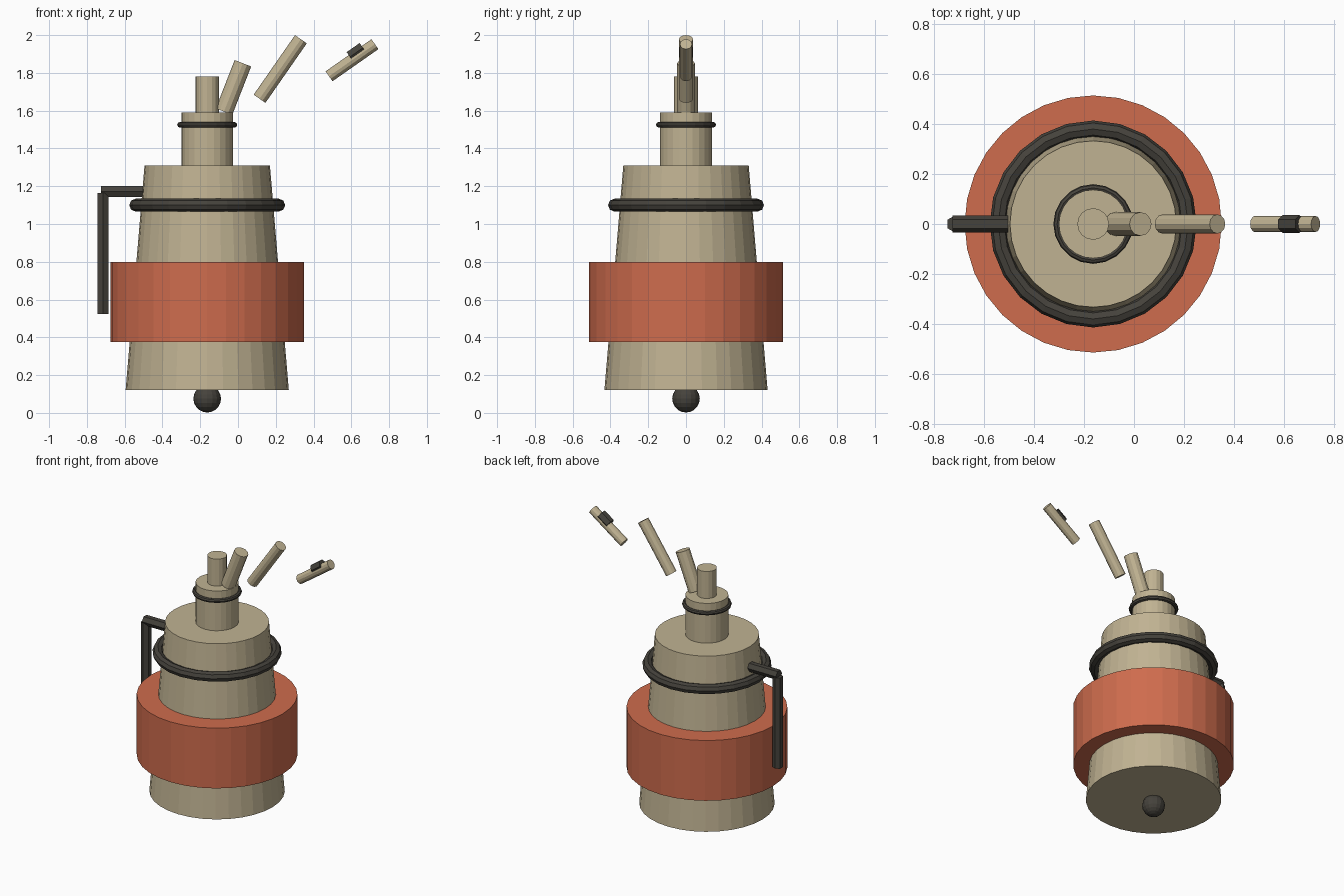
import bpy
import math
from mathutils import Vector

if "Cube" in bpy.data.objects:
    bpy.data.objects.remove(bpy.data.objects["Cube"])

AXIS = -0.163  # x position of the body's centre line


def material(name, rgb):
    m = bpy.data.materials.new(name)
    m.diffuse_color = (*rgb, 1)
    m.use_nodes = True
    m.node_tree.nodes["Principled BSDF"].inputs["Base Color"].default_value = m.diffuse_color
    return m


TAN = material("tan", (0.53, 0.45, 0.29))
ORANGE = material("orange", (0.62, 0.15, 0.075))
DARK = material("dark", (0.06, 0.055, 0.045))


def finish(name, mat):
    ob = bpy.context.object
    ob.name = name
    ob.data.materials.append(mat)
    return ob


def drum(name, z0, z1, r0, r1, sides, mat):
    bpy.ops.mesh.primitive_cone_add(vertices=sides, radius1=r0, radius2=r1, depth=z1 - z0,
                                    location=(AXIS, 0, (z0 + z1) / 2))
    return finish(name, mat)


def rod(name, a, b, r, sides, mat):
    # straight rod in the xz plane, given its end points
    (ax, az), (bx, bz) = a, b
    bpy.ops.mesh.primitive_cylinder_add(
        vertices=sides, radius=r, depth=math.hypot(bx - ax, bz - az),
        location=((ax + bx) / 2, 0, (az + bz) / 2),
        rotation=(0, math.atan2(bx - ax, bz - az), 0))
    return finish(name, mat)


def ring(name, z, major, minor, segs, mat):
    bpy.ops.mesh.primitive_torus_add(major_radius=major, minor_radius=minor,
                                     major_segments=segs, minor_segments=8,
                                     location=(AXIS, 0, z))
    return finish(name, mat)


# Stacked body
drum("body", 0.12, 1.31, 0.432, 0.332, 32, TAN)
drum("wide_band", 0.376, 0.80, 0.513, 0.513, 32, ORANGE)
drum("neck", 1.30, 1.59, 0.137, 0.137, 24, TAN)
drum("neck_post", 1.58, 1.78, 0.063, 0.063, 16, TAN)

# Rings around body and neck
ring("body_ring", 1.10, 0.379, 0.034, 24, DARK)
ring("neck_ring", 1.525, 0.144, 0.015, 20, DARK)

# Ball under the body
bpy.ops.mesh.primitive_uv_sphere_add(segments=16, ring_count=10, radius=0.073,
                                     location=(AXIS, 0, 0.075))
finish("bottom_ball", DARK)

# Separate tilted spout pieces, getting thinner outward
rod("spout_lower", (-0.074, 1.595), (0.026, 1.851), 0.047, 12, TAN)
rod("spout_middle", (0.114, 1.663), (0.333, 1.978), 0.038, 12, TAN)
rod("spout_tip", (0.482, 1.782), (0.725, 1.952), 0.032, 12, TAN)

# Small six-sided clip on the tip
d = Vector((0.243, 0.170)).normalized() * 0.042
c = Vector((0.627, 1.909))
rod("tip_clip", c - d, c + d, 0.035, 6, DARK)

# Six-sided side handle
rod("handle_arm", (-0.724, 1.173), (-0.47, 1.173), 0.034, 6, DARK)
rod("handle_bar", (-0.715, 0.524), (-0.715, 1.163), 0.034, 6, DARK)
